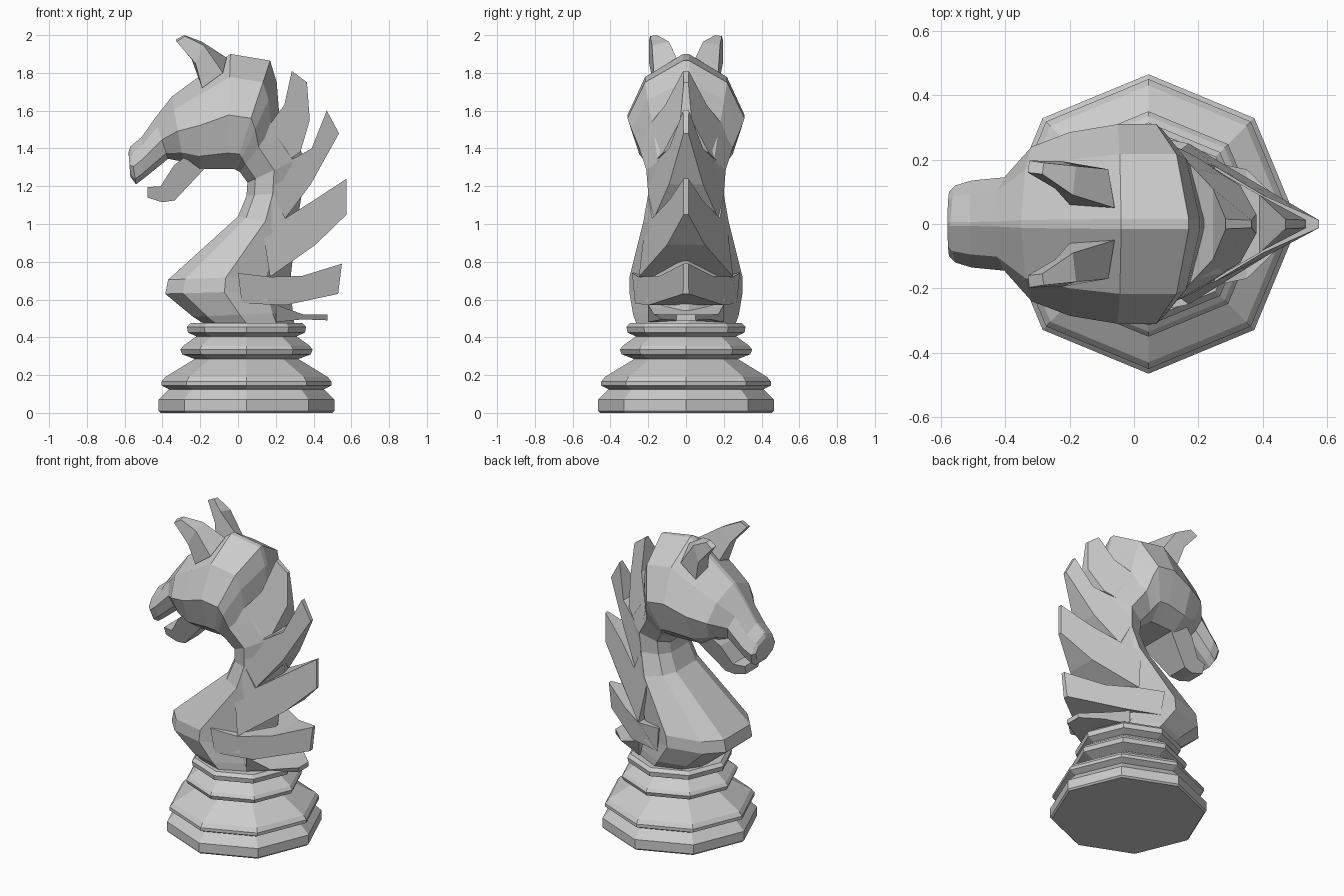
import bpy, bmesh, math


def finish(name, bm):
    bmesh.ops.remove_doubles(bm, verts=bm.verts, dist=0.0005)
    bmesh.ops.recalc_face_normals(bm, faces=bm.faces)
    me = bpy.data.meshes.new(name)
    bm.to_mesh(me)
    bm.free()
    ob = bpy.data.objects.new(name, me)
    bpy.context.collection.objects.link(ob)
    return ob


def loft(bm, rings):
    """Skin closed rings of equal length and cap both ends."""
    vs = [[bm.verts.new(p) for p in r] for r in rings]
    n = len(vs[0])
    for a, b in zip(vs, vs[1:]):
        for i in range(n):
            j = (i + 1) % n
            bm.faces.new((a[i], a[j], b[j], b[i]))
    bm.faces.new(vs[0])
    bm.faces.new(vs[-1])


def mirrored_slab(bm, outline):
    """Side outline of (x, z, half width), mirrored across y = 0."""
    loft(bm, [[(x, s * y, z) for x, z, y in outline] for s in (-1, 1)])


# Turned octagonal base
profile = [(.455, 0), (.465, .01), (.465, .07), (.41, .125), (.45, .145),
           (.45, .165), (.43, .19), (.275, .285), (.34, .31), (.35, .335),
           (.335, .355), (.265, .405), (.31, .425), (.315, .455), (.295, .475)]
bm = bmesh.new()
loft(bm, [[(.045 + r * math.cos(k * math.pi / 4), r * math.sin(k * math.pi / 4), z)
           for k in range(8)] for r, z in profile])
finish("base", bm)

# Neck and head: rings from throat side to crest side (xi, zi, xo, zo, half width)
stations = [(-.17, .465, .30, .465, .26), (-.24, .51, .29, .53, .28),
            (-.385, .63, .28, .65, .30), (-.37, .705, .28, .73, .30),
            (0, 1.04, .31, .99, .225), (.045, 1.15, .34, 1.17, .20),
            (.05, 1.22, .35, 1.36, .21), (.01, 1.275, .22, 1.56, .25),
            (-.01, 1.285, .205, 1.75, .29), (-.02, 1.29, .17, 1.865, .31),
            (-.06, 1.29, -.04, 1.90, .31), (-.2, 1.29, -.2, 1.785, .285),
            (-.29, 1.33, -.35, 1.675, .24), (-.37, 1.345, -.44, 1.56, .145),
            (-.50, 1.24, -.51, 1.46, .135), (-.54, 1.21, -.57, 1.41, .12),
            (-.57, 1.25, -.58, 1.38, .10)]
section = [(0, .45), (.14, .8), (.47, 1), (.8, .7), (1, .05)]
bm = bmesh.new()
rings = []
for xi, zi, xo, zo, w in stations:
    half = [(xi + (xo - xi) * t, w * f, zi + (zo - zi) * t) for t, f in section]
    rings.append(half + [(x, -y, z) for x, y, z in reversed(half)])
loft(bm, rings)
finish("neck_and_head", bm)

# Lower jaw
bm = bmesh.new()
mirrored_slab(bm, [(-.18, 1.29, .13), (-.335, 1.125, .07), (-.40, 1.115, .06),
                   (-.48, 1.14, .06), (-.48, 1.195, .08), (-.41, 1.20, .10),
                   (-.34, 1.31, .13), (-.2, 1.42, .17)])
finish("lower_jaw", bm)

# Mane locks, from the crest down to the base
locks = [
    [(.14, 1.45, .22), (.17, 1.53, .19), (.245, 1.63, .11), (.285, 1.81, .015),
     (.365, 1.75, .012), (.38, 1.55, .03), (.33, 1.38, .12), (.19, 1.29, .205)],
    [(.19, 1.30, .205), (.32, 1.36, .13), (.39, 1.40, .09), (.47, 1.60, .015),
     (.535, 1.48, .012), (.385, 1.21, .09), (.25, 1.03, .17), (.19, 1.16, .20)],
    [(.19, 1.16, .20), (.25, 1.03, .18), (.40, 1.125, .09), (.575, 1.24, .012),
     (.575, 1.05, .012), (.41, .89, .10), (.17, .72, .25), (.13, .97, .22)],
    [(.0, .74, .285), (.17, .72, .25), (.34, .725, .14), (.55, .79, .012),
     (.53, .63, .015), (.25, .57, .20), (.02, .58, .27)],
    [(.2, .575, .20), (.25, .555, .19), (.35, .52, .17), (.475, .52, .05),
     (.475, .49, .05), (.34, .495, .13), (.2, .48, .20)],
]
bm = bmesh.new()
for lock in locks:
    mirrored_slab(bm, lock)
finish("mane", bm)

# Ears
ear = [[(-.2, .06, 1.76), (-.06, .05, 1.88), (-.08, .17, 1.80), (-.19, .17, 1.72)],
       [(-.245, .11, 1.87), (-.19, .09, 1.965), (-.18, .18, 1.945), (-.225, .195, 1.85)],
       [(-.33, .16, 1.975), (-.285, .155, 2.0), (-.28, .19, 1.995), (-.325, .197, 1.965)]]
for side, s in (("left", 1), ("right", -1)):
    bm = bmesh.new()
    loft(bm, [[(x, s * y, z) for x, y, z in r] for r in ear])
    finish(side + "_ear", bm)
